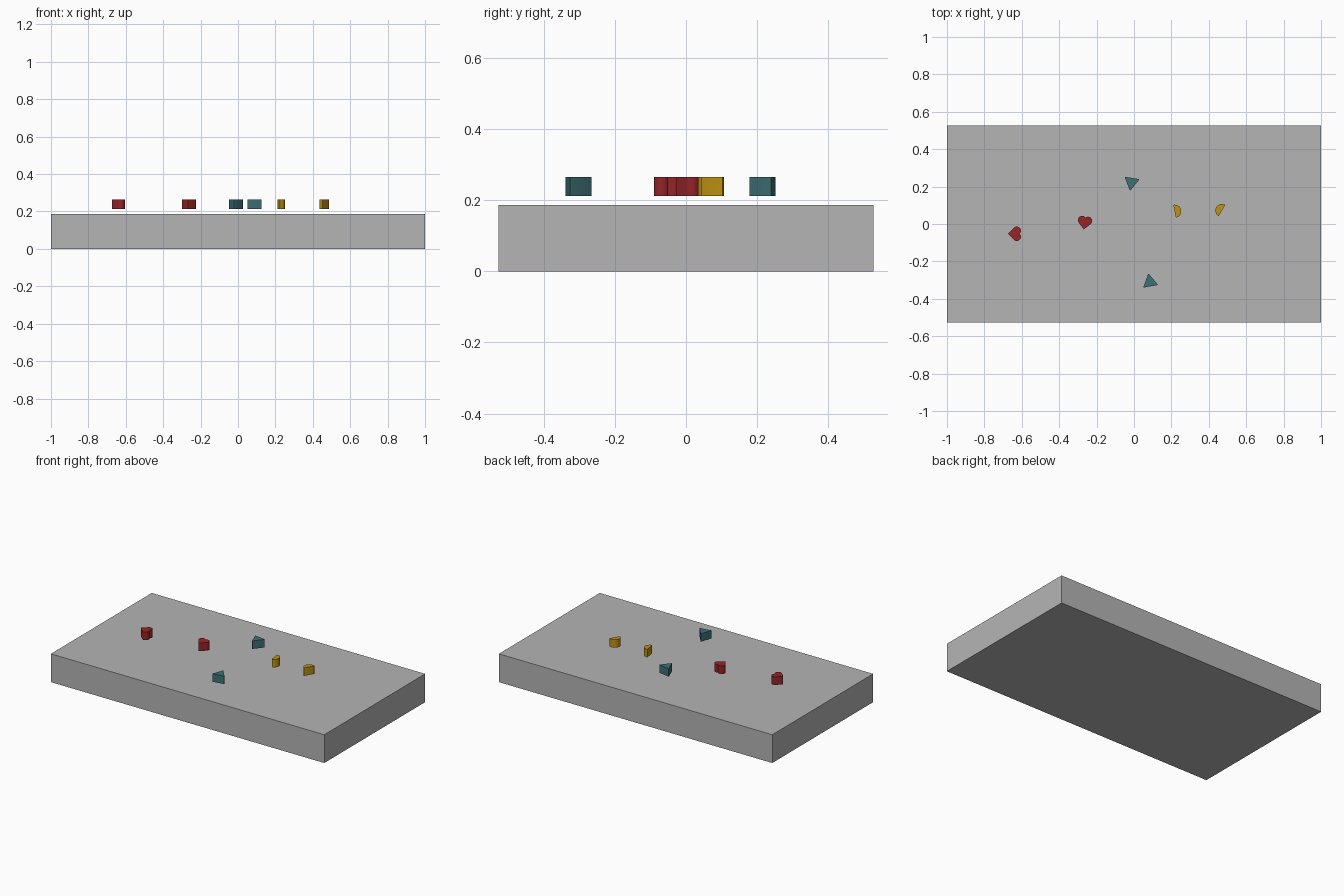
import bpy
import bmesh
from math import sin, cos, radians, sqrt
from mathutils import Matrix

cube = bpy.data.objects.get("Cube")
if cube:
    bpy.data.objects.remove(cube, do_unlink=True)


def material(name, rgb):
    mat = bpy.data.materials.new(name)
    mat.use_nodes = True
    mat.diffuse_color = (*rgb, 1)
    mat.node_tree.nodes["Principled BSDF"].inputs["Base Color"].default_value = (*rgb, 1)
    return mat


grey = material("slab grey", (0.46, 0.46, 0.46))
red = material("heart red", (0.30, 0.018, 0.021))
teal = material("triangle teal", (0.048, 0.165, 0.18))
gold = material("half disc gold", (0.52, 0.29, 0.007))


def arc(cx, cy, r, start, end, steps=16):
    angles = [radians(start + (end - start) * i / steps) for i in range(steps + 1)]
    return [(cx + r * cos(a), cy + r * sin(a)) for a in angles]


def prism(name, outline, low, high, mat, place=(0, 0), turn=0, rounding=0):
    """Extrude a closed counter-clockwise outline, rounding sharp upright edges."""
    bm = bmesh.new()
    base = bm.faces.new([bm.verts.new((x, y, low)) for x, y in outline])
    top = bmesh.ops.extrude_face_region(bm, geom=[base])["geom"]
    verts = [v for v in top if isinstance(v, bmesh.types.BMVert)]
    bmesh.ops.translate(bm, verts=verts, vec=(0, 0, high - low))
    bmesh.ops.recalc_face_normals(bm, faces=bm.faces)
    if rounding:
        sharp = [e for e in bm.edges
                 if abs(e.verts[0].co.z - e.verts[1].co.z) > 0.01
                 and e.calc_face_angle(0) > radians(50)]
        bmesh.ops.bevel(bm, geom=sharp, offset=rounding, segments=5,
                        profile=0.5, affect='EDGES')
    bmesh.ops.rotate(bm, verts=bm.verts, matrix=Matrix.Rotation(radians(turn), 3, 'Z'))
    bmesh.ops.translate(bm, verts=bm.verts, vec=(*place, 0))
    mesh = bpy.data.meshes.new(name)
    bm.to_mesh(mesh)
    bm.free()
    mesh.materials.append(mat)
    obj = bpy.data.objects.new(name, mesh)
    bpy.context.collection.objects.link(obj)
    bpy.ops.object.select_all(action='DESELECT')
    obj.select_set(True)
    bpy.context.view_layer.objects.active = obj
    bpy.ops.object.shade_smooth_by_angle(angle=radians(30))
    return obj


# Slab
W, D = 1.0, 0.527
prism("slab", [(-W, -D), (W, -D), (W, D), (-W, D)], 0, 0.187, grey)

# Outlines of the small pieces
side = 0.045
lobe = side * sqrt(2) / 4
heart = ([(0, -2 * lobe)]
         + arc(lobe, lobe, side / 2, -45, 135)
         + arc(-lobe, lobe, side / 2, 45, 225)[1:])
triangle = arc(0, 0, 0.047, 0, 240, 2)
half_disc = arc(0, 0, 0.035, -90, 90, 24)

# Pieces hovering just above the slab: name, outline, colour, place, turn, rounding
pieces = [
    ("left_heart", heart, red, (-0.643, -0.052), -90, 0),
    ("right_heart", heart, red, (-0.264, 0.003), -8, 0),
    ("back_triangle", triangle, teal, (-0.014, 0.223), 21, 0.005),
    ("front_triangle", triangle, teal, (0.085, -0.310), 100, 0.005),
    ("left_half_disc", half_disc, gold, (0.217, 0.068), 11, 0.003),
    ("right_half_disc", half_disc, gold, (0.470, 0.072), 149, 0.003),
]
for name, outline, mat, place, turn, rounding in pieces:
    prism(name, outline, 0.212, 0.265, mat, place, turn, rounding)
